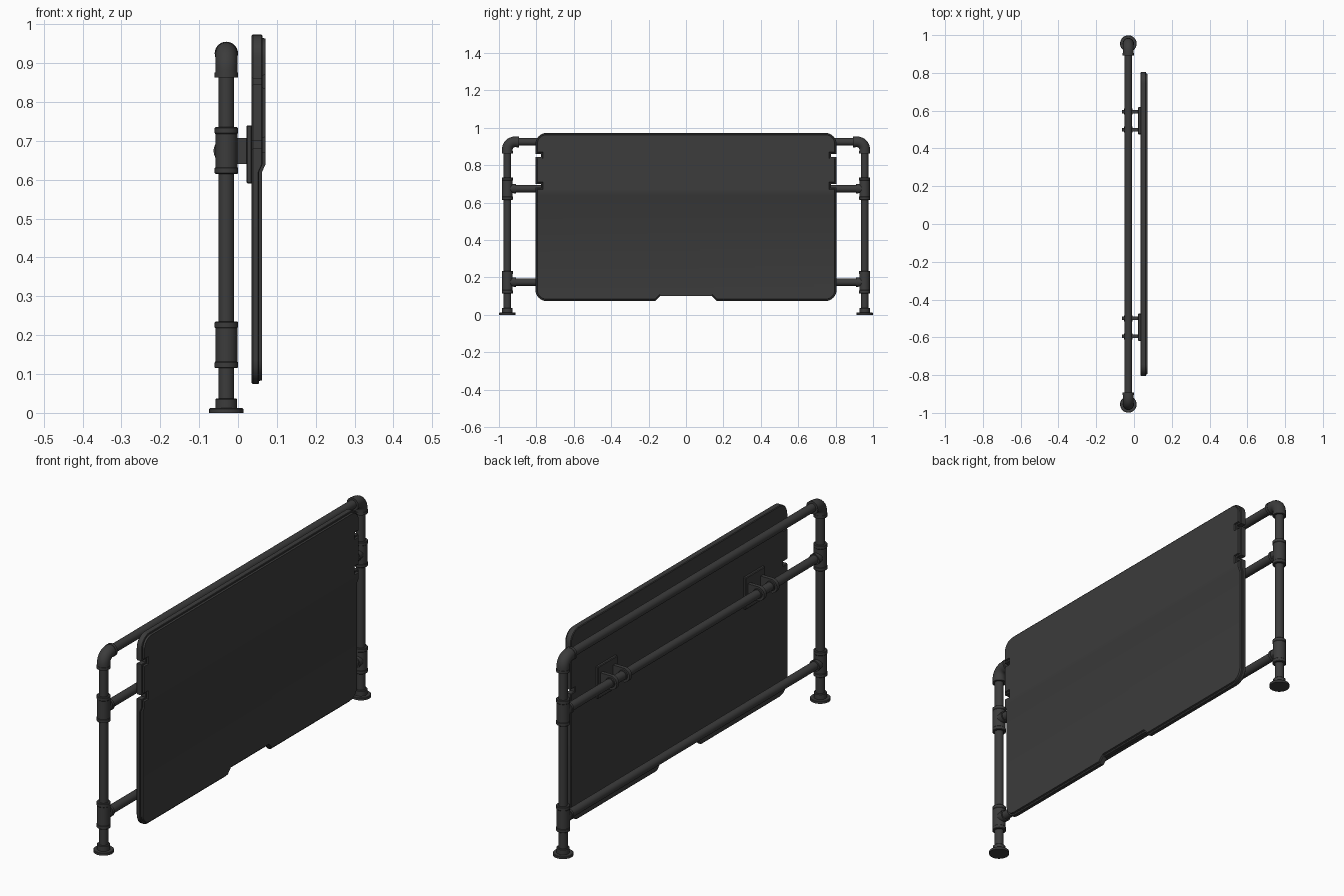
import bpy, bmesh
from math import pi, sin, cos
from mathutils import Vector

if "Cube" in bpy.data.objects:
    bpy.data.objects.remove(bpy.data.objects["Cube"])

PX, PY = -0.03, 0.955          # pipe plane x, post y
dark = bpy.data.materials.new("dark_metal")
dark.diffuse_color = (0.045, 0.045, 0.045, 1)
dark.use_nodes = True
dark.node_tree.nodes["Principled BSDF"].inputs["Base Color"].default_value = dark.diffuse_color


def finish(bm, name):
    bmesh.ops.recalc_face_normals(bm, faces=bm.faces)
    me = bpy.data.meshes.new(name)
    bm.to_mesh(me)
    bm.free()
    me.materials.append(dark)
    ob = bpy.data.objects.new(name, me)
    bpy.context.collection.objects.link(ob)
    bpy.ops.object.select_all(action='DESELECT')
    ob.select_set(True)
    bpy.context.view_layer.objects.active = ob
    bpy.ops.object.shade_smooth_by_angle(angle=0.6)
    return ob


def loft(name, rings):
    """Skin equal-length closed rings and cap both ends."""
    bm = bmesh.new()
    vs = [[bm.verts.new(p) for p in r] for r in rings]
    n = len(vs[0])
    for a, b in zip(vs, vs[1:]):
        for i in range(n):
            j = (i + 1) % n
            bm.faces.new((a[i], a[j], b[j], b[i]))
    bm.faces.new(vs[0])
    bm.faces.new(vs[-1])
    return bm


def tube(name, path, seg=32):
    """Round tube in the y-z plane; path items are (y, z, radius, angle of travel)."""
    rings = []
    for y, z, r, a in path:
        c, side = Vector((PX, y, z)), Vector((0, -sin(a), cos(a)))
        rings.append([c + Vector((r * cos(t), 0, 0)) + side * (r * sin(t))
                      for t in (2 * pi * i / seg for i in range(seg))])
    return finish(loft(name, rings), name)


def post(name, y, *steps):
    return tube(name, [(y, z, r, pi / 2) for z, r in steps])


def box(name, lo, hi, bevel=0.003):
    bm = bmesh.new()
    bmesh.ops.create_cube(bm, size=1)
    for v in bm.verts:
        v.co = [l + (c + 0.5) * (h - l) for c, l, h in zip(v.co, lo, hi)]
    bmesh.ops.bevel(bm, geom=bm.edges[:], offset=bevel, segments=1, affect='EDGES')
    return finish(bm, name)


# Horizontal rails
for nm, z, e in (("lower_rail", .175, .95), ("middle_rail", .675, .95), ("top_rail", .925, .91)):
    tube(nm, [(-e, z, .02, 0), (e, z, .02, 0)])

for s, side in ((-1, "left"), (1, "right")):
    y = s * PY
    # Post and floor flange
    post(side + "_post", y, (.01, .02), (.88, .02))
    post(side + "_foot", y, (0, .044), (.010, .044), (.012, .042), (.012, .028), (.035, .028), (.037, .026))
    # Tee fittings
    for nm, z in (("lower", .175), ("middle", .675)):
        post(f"{side}_{nm}_tee", y, (z - .06, .028), (z - .058, .03), (z - .045, .03), (z - .043, .0285),
             (z + .043, .0285), (z + .045, .03), (z + .058, .03), (z + .06, .028))
        tube(f"{side}_{nm}_tee_branch", [(y, z, .024, 0), (s * .922, z, .024, 0),
             (s * .922, z, .026, 0), (s * .91, z, .026, 0)])
    # Elbow fitting with collars
    path = [(y, .863, .03, pi / 2), (y, .876, .03, pi / 2), (y, .876, .0285, pi / 2)]
    for i in range(11):
        t = i / 10 * pi / 2
        path.append((s * (.915 + .04 * cos(t)), .885 + .04 * sin(t), .0285, pi / 2 + s * t))
    end = pi / 2 + s * pi / 2
    path += [(s * .906, .925, .0285, end), (s * .906, .925, .03, end), (s * .893, .925, .03, end)]
    tube(side + "_elbow", path)


# Screen panel outline: rounded corners, side slots and a bottom notch
def outline(x, d):
    y1, z0, z1, r = .805 - d, .074 + d, .973 - d, .06 - d
    half = [(.14, .10 + d), (.165, z0)]
    half += [(y1 - r + r * sin(t), z0 + r - r * cos(t)) for t in (pi / 16 * i for i in range(9))]
    for a, b in ((.68, .70), (.845, .86)):
        half += [(y1, a - d), (.775 - d, a - d), (.775 - d, b + d), (y1, b + d)]
    half += [(y1 - r + r * cos(t), z1 - r + r * sin(t)) for t in (pi / 16 * i for i in range(9))]
    return [Vector((x, p, q)) for p, q in half + [(-p, q) for p, q in reversed(half)]]


bm = loft("panel", [outline(.035, .003), outline(.038, 0), outline(.061, 0), outline(.063, .002),
                    outline(.063, .008), outline(.071, .010)])
# Thinner lower part, with a sloped step
for z in (.62, .64):
    bmesh.ops.bisect_plane(bm, geom=bm.verts[:] + bm.edges[:] + bm.faces[:],
                           plane_co=(0, 0, z), plane_no=(0, 0, 1))
for v in bm.verts:
    if v.co.z < .63 and v.co.x > .05:
        v.co.x -= .009
finish(bm, "screen_panel")

# Mounting plates and hook arms around the middle rail
for s, side in ((-1, "left"), (1, "right")):
    ys = sorted((s * .475, s * .62))
    box(side + "_mount_plate", (.022, ys[0], .59), (.037, ys[1], .74))
    for k, ay in enumerate((.50, .595)):
        prof = [(.024, .707), (.024, .641)]
        prof += [(PX - .033 * sin(t), .674 - .033 * cos(t)) for t in (pi / 12 * i for i in range(13))]
        rings = [[Vector((x, s * ay + w, z)) for x, z in prof] for w in (-.009, .009)]
        nm = f"{side}_hook_arm_{k + 1}"
        finish(loft(nm, rings), nm)
        # Narrow collar around the rail
        tube(f"{side}_rail_collar_{k + 1}", [(s * ay - .016, .675, .023, 0), (s * ay + .016, .675, .023, 0)])
